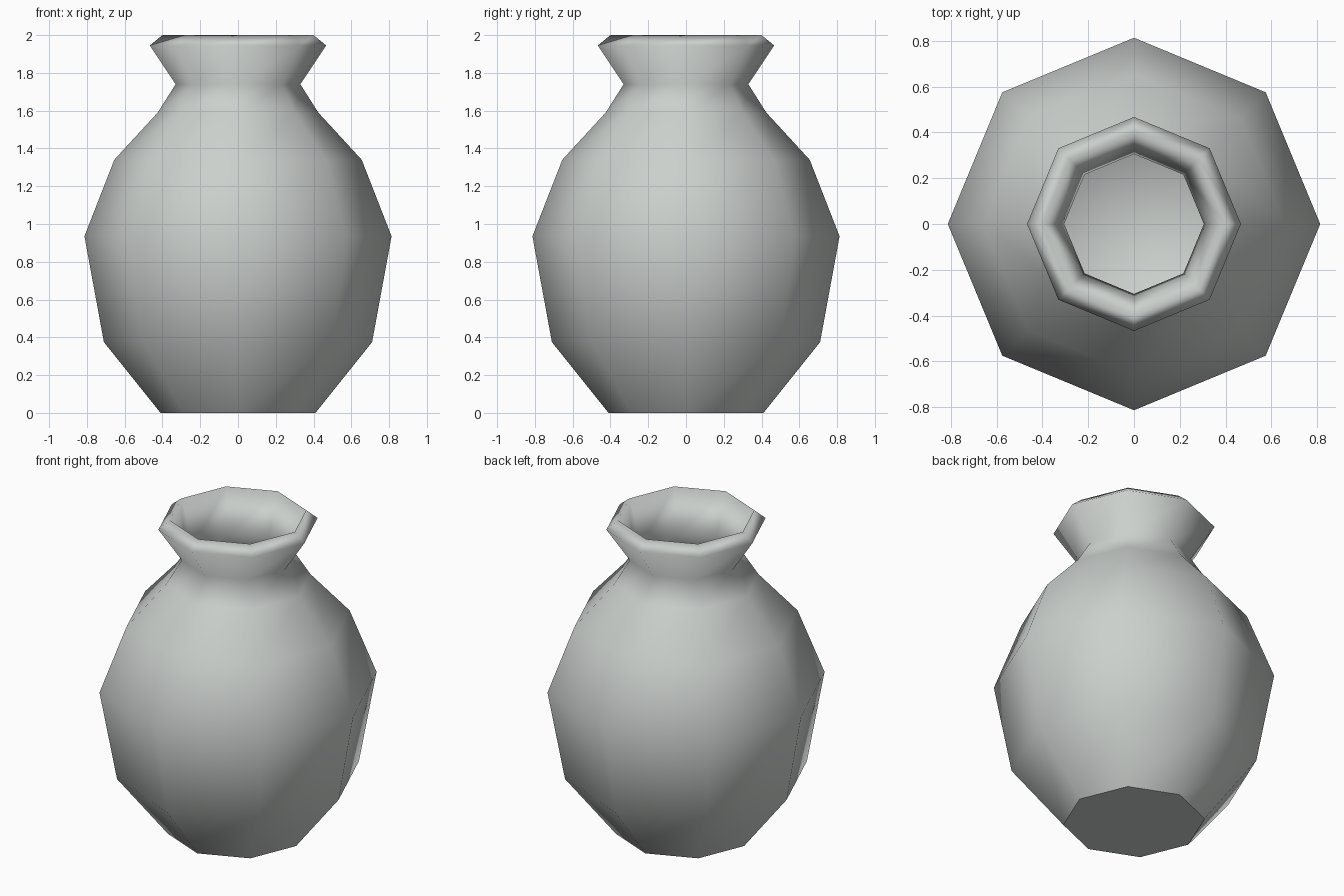
import bpy
import bmesh
from math import cos, sin, pi

cube = bpy.data.objects.get("Cube")
if cube:
    bpy.data.objects.remove(cube, do_unlink=True)

SIDES = 8

# Clay colour
clay = bpy.data.materials.new("pale grey clay")
clay.use_nodes = True
colour = (0.60, 0.63, 0.61, 1.0)
clay.diffuse_color = colour
clay.node_tree.nodes["Principled BSDF"].inputs["Base Color"].default_value = colour

# Radius and height: outer wall up to the lip, then inner wall down to the floor
outer = [(0.41, 0), (0.71, 0.375), (0.813, 0.935), (0.655, 1.34),
         (0.425, 1.59), (0.33, 1.74), (0.467, 1.945), (0.40, 2.0)]
inner = [(0.305, 1.74), (0.40, 1.575), (0.63, 1.325), (0.785, 0.935),
         (0.685, 0.385), (0.40, 0.03)]

bm = bmesh.new()
rings = [[bm.verts.new((r * cos(2 * pi * i / SIDES), r * sin(2 * pi * i / SIDES), z))
          for i in range(SIDES)] for r, z in outer + inner]
for low, high in zip(rings, rings[1:]):
    for i in range(SIDES):
        j = (i + 1) % SIDES
        bm.faces.new((low[i], low[j], high[j], high[i]))

# Flat base and inner floor
base = bm.faces.new(rings[0][::-1])
bm.faces.new(rings[-1])
for face in bm.faces:
    face.smooth = True
base.smooth = False
for edge in base.edges:
    edge.smooth = False

mesh = bpy.data.meshes.new("vase")
bm.to_mesh(mesh)
bm.free()
mesh.materials.append(clay)
vase = bpy.data.objects.new("vase", mesh)
bpy.context.collection.objects.link(vase)
